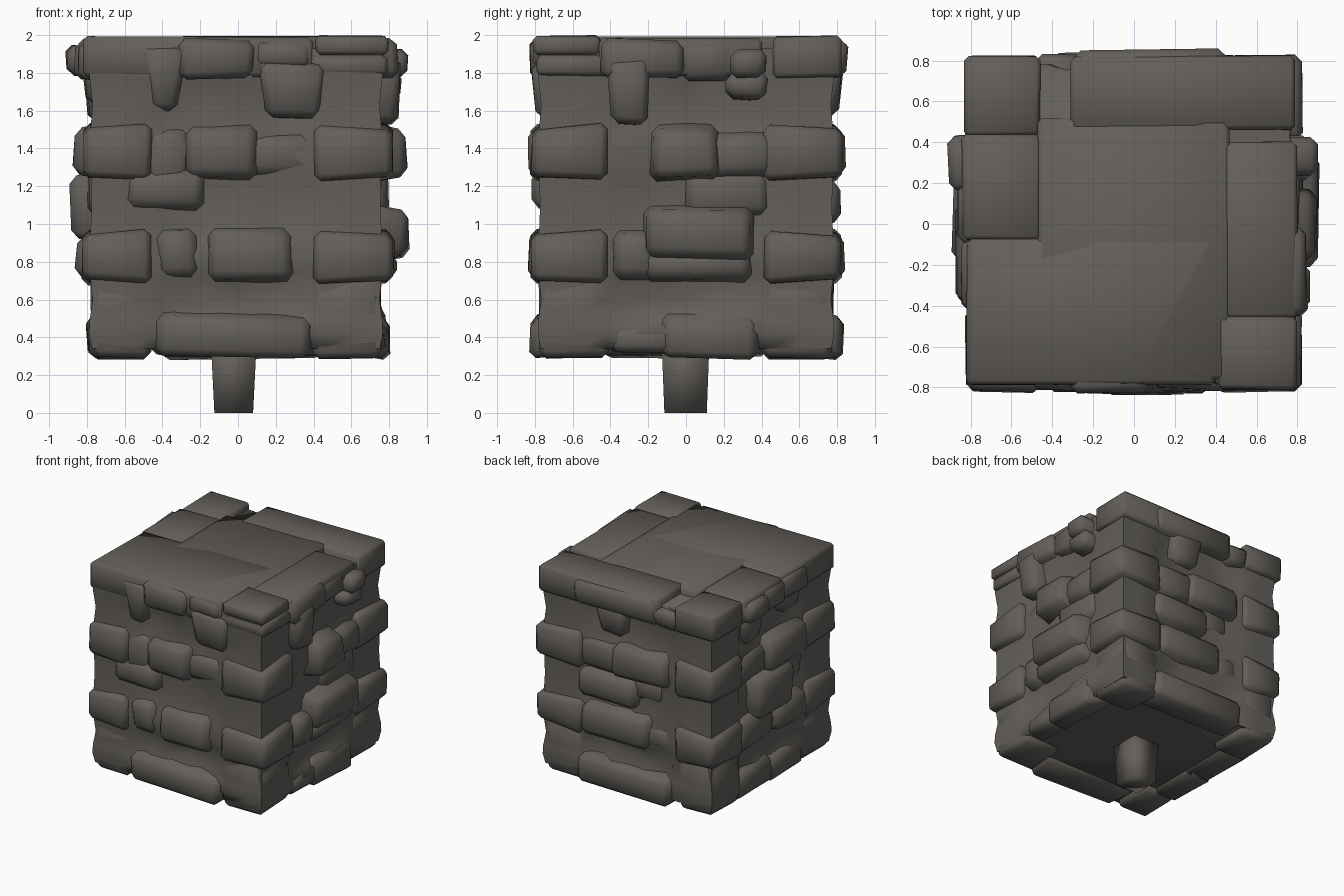
import bpy, bmesh, math, random
from mathutils import Matrix, Vector

random.seed(4)
mat = bpy.data.materials.new("dark warm stone")
mat.diffuse_color = (0.125, 0.115, 0.103, 1)


def finish(bm, name, angle=75):
    bmesh.ops.recalc_face_normals(bm, faces=bm.faces[:])
    me = bpy.data.meshes.new(name)
    bm.to_mesh(me)
    bm.free()
    me.materials.append(mat)
    ob = bpy.data.objects.new(name, me)
    bpy.context.collection.objects.link(ob)
    bpy.ops.object.select_all(action='DESELECT')
    ob.select_set(True)
    bpy.context.view_layer.objects.active = ob
    bpy.ops.object.shade_smooth_by_angle(angle=math.radians(angle))
    return ob


def box(bm, lo, hi, jit=0.014):
    """Slightly irregular box; returns its vertices."""
    vs = bmesh.ops.create_cube(bm, size=1)["verts"]
    for v in vs:
        for k in range(3):
            v.co[k] = (hi[k] if v.co[k] > 0 else lo[k]) + random.uniform(-jit, jit)
    return vs


def soften(bm, size):
    bmesh.ops.bevel(bm, geom=bm.edges[:], offset=size, segments=1,
                    affect='EDGES', clamp_overlap=True)


def wall(name, quarter, stones):
    """One side: stones are (u0, u1, z0, z1, outward distance, foot taper)."""
    bm = bmesh.new()
    for u0, u1, z0, z1, out, taper in stones:
        part = bmesh.new()
        vs = box(part, (u0, -out, z0), (u1, -0.55, z1))
        mid, zm = (u0 + u1) / 2, (z0 + z1) / 2
        for v in vs:
            outer = v.co.y < -0.65
            if v.co.z < zm and taper < 1:          # hanging wedges
                v.co.x = mid + (v.co.x - mid) * taper
                v.co.y += 0.03 if outer else 0
            elif not outer and z1 < 1.7:           # flared root
                v.co.x += 0.05 if v.co.x > mid else -0.05
                v.co.z += 0.07 if v.co.z > zm else (-0.07 if z0 > 0.4 else 0.03)
            elif not outer and v.co.z > zm:
                v.co.z -= 0.03
        soften(part, 0.038)
        tmp = bpy.data.meshes.new("tmp")
        part.to_mesh(tmp)
        part.free()
        bm.from_mesh(tmp)
        bpy.data.meshes.remove(tmp)
    bm.transform(Matrix.Rotation(quarter * math.pi / 2, 4, 'Z'))
    finish(bm, name)


# Inner wall: soft recesses between corner columns, bulging in courses
levels = [0.34, 0.42, 0.49, 0.6, 0.72, 0.83, 0.93, 1.08, 1.25, 1.37, 1.49,
          1.63, 1.77, 1.87, 1.93]
bulge = [0, .05, .04, -.01, .03, .05, .03, .01, .02, .05, .03, -.01, .04, .05, .04]
cols = [-1, -0.78, -0.54, -0.43, -0.2, 0, 0.2, 0.43, 0.54, 0.78]
bm = bmesh.new()
rings = []
for i, z in enumerate(levels):
    ring = []
    for q in range(4):
        rot = Matrix.Rotation(q * math.pi / 2, 3, 'Z')
        for c in cols:
            corner = abs(c) > 0.45
            out = 0.77 + bulge[i] * 0.3 if corner else \
                0.72 + bulge[i] + random.uniform(-0.025, 0.025)
            p = rot @ Vector((c * (0.77 + bulge[i] * 0.3), -out, z))
            if corner:                             # left columns stand prouder
                p.x += 0.015 if p.x < -0.7 else 0
                p.x -= 0.018 if abs(p.x) > 0.7 else 0
            elif 0 < i < 14:
                p.z += random.uniform(-0.03, 0.03)
            ring.append(bm.verts.new(p))
    rings.append(ring)
n = len(rings[0])
for a, b in zip(rings, rings[1:]):
    for k in range(n):
        bm.faces.new((a[k], a[(k + 1) % n], b[(k + 1) % n], b[k]))
bm.faces.new(rings[-1])
bm.faces.new(rings[0][::-1])
finish(bm, "inner_wall")

# Stones on each side
wall("front_stones", 0, [
    (-0.42, 0.37, 0.29, 0.5, 0.82, 1),
    (-0.42, -0.22, 0.73, 0.95, 0.81, 1), (-0.15, 0.27, 0.72, 0.95, 0.83, 1),
    (-0.25, -0.1, 0.73, 0.9, 0.77, 1),
    (-0.57, -0.19, 1.09, 1.27, 0.81, 1), (-0.48, -0.26, 1.2, 1.49, 0.79, 1),
    (-0.27, 0.09, 1.26, 1.5, 0.83, 1), (0.04, 0.4, 1.28, 1.46, 0.78, 1),
    (-0.52, -0.27, 1.6, 1.95, 0.82, 0.55), (0.11, 0.46, 1.56, 1.85, 0.83, 0.8),
    (-0.31, 0.09, 1.77, 1.98, 0.83, 1), (0.07, 0.39, 1.82, 1.98, 0.81, 1)])
wall("right_stones", 1, [
    (-0.4, -0.08, 0.31, 0.46, 0.77, 1), (-0.12, 0.37, 0.28, 0.51, 0.80, 1),
    (-0.38, -0.17, 0.72, 0.95, 0.82, 1), (-0.21, 0.34, 0.83, 1.07, 0.90, 1),
    (-0.22, 0.34, 0.72, 0.84, 0.83, 1), (0.0, 0.42, 1.06, 1.27, 0.8, 1),
    (-0.16, 0.16, 1.26, 1.5, 0.89, 1), (0.14, 0.45, 1.26, 1.46, 0.82, 1),
    (-0.41, -0.19, 1.53, 1.88, 0.87, 0.8), (0.21, 0.43, 1.66, 1.8, 0.86, 1),
    (0.24, 0.42, 1.77, 1.93, 0.90, 1), (-0.45, -0.02, 1.77, 1.98, 0.85, 1),
    (-0.04, 0.26, 1.76, 1.97, 0.82, 0.9)])
wall("back_stones", 2, [
    (-0.43, 0.4, 0.28, 0.5, 0.83, 1),
    (-0.39, 0.2, 0.72, 0.95, 0.84, 1), (0.17, 0.4, 0.73, 0.9, 0.79, 1),
    (-0.43, 0.08, 1.02, 1.22, 0.82, 1), (0.04, 0.32, 1.1, 1.27, 0.77, 1),
    (-0.42, -0.06, 1.26, 1.48, 0.8, 1), (-0.1, 0.38, 1.26, 1.5, 0.84, 1),
    (-0.3, 0.02, 1.58, 1.85, 0.83, 0.7),
    (-0.46, 0.3, 1.77, 1.98, 0.85, 1), (0.24, 0.5, 1.76, 1.92, 0.84, 0.8)])
wall("left_stones", 3, [
    (-0.42, 0.03, 0.30, 0.5, 0.80, 1), (0.0, 0.42, 0.29, 0.48, 0.79, 1),
    (-0.42, -0.02, 0.72, 0.95, 0.83, 1), (0.02, 0.39, 0.73, 0.93, 0.86, 1),
    (-0.26, 0.17, 0.94, 1.24, 0.89, 1), (0.12, 0.42, 1.06, 1.27, 0.79, 1),
    (-0.4, -0.08, 1.26, 1.47, 0.81, 1), (-0.1, 0.38, 1.26, 1.5, 0.87, 1),
    (-0.37, -0.08, 1.55, 1.86, 0.82, 0.7), (0.1, 0.39, 1.64, 1.86, 0.83, 0.75),
    (-0.44, -0.17, 1.78, 1.96, 0.91, 1), (-0.2, 0.1, 1.77, 1.97, 0.86, 1),
    (0.07, 0.43, 1.76, 1.97, 0.84, 1)])

# Corner stones: tall flush feet, then two protruding courses
bm = bmesh.new()
for z0, z1, out in ((0.29, 0.73, 0.775), (0.71, 0.94, 0.82), (1.26, 1.5, 0.82)):
    for sx in (-1, 1):
        for sy in (-1, 1):
            w = 0.46 if sx < 0 else 0.4
            ox = out - 0.02 if sx > 0 and out < 0.8 else out
            xs, ys = sorted((sx * w, sx * ox)), sorted((sy * 0.41, sy * out))
            vs = box(bm, (xs[0], ys[0], z0), (xs[1], ys[1], z1), 0.01)
            for v in vs:                           # flare inner ends into the wall
                if z0 > 0.4 and min(abs(v.co.x), abs(v.co.y)) < 0.6:
                    v.co.z += 0.03 if v.co.z > (z0 + z1) / 2 else -0.03
soften(bm, 0.035)
finish(bm, "corner_stones")

# Cap slabs: broad middle plus separate blocks around the rim
bm = bmesh.new()
for x0, x1, y0, y1, z0, z1 in (
        (-0.47, 0.47, -0.76, 0.52, 1.82, 1.985),
        (-0.82, 0.40, -0.79, -0.07, 1.77, 1.985),
        (-0.31, 0.79, 0.46, 0.82, 1.77, 1.988),
        (-0.83, -0.46, 0.43, 0.82, 1.76, 1.97),
        (-0.84, -0.46, -0.08, 0.44, 1.78, 1.975),
        (0.41, 0.80, -0.81, -0.45, 1.89, 1.99),
        (0.38, 0.79, -0.79, -0.42, 1.78, 1.89),
        (0.39, 0.80, -0.46, 0.40, 1.78, 1.98)):
    box(bm, (x0, y0, z0), (x1, y1, z1), 0.005)
soften(bm, 0.022)
top = max(v.co.z for v in bm.verts)
for v in bm.verts:
    v.co.z += 2.0 - top
finish(bm, "cap_slabs")

# Peg under the block, widening upward
bm = bmesh.new()
for v in box(bm, (-0.145, -0.13, 0), (0.10, 0.125, 0.40), 0):
    if v.co.z < 0.1:
        v.co.x = -0.125 if v.co.x < 0 else 0.08
        v.co.y *= 0.88
finish(bm, "support_peg", 100)
